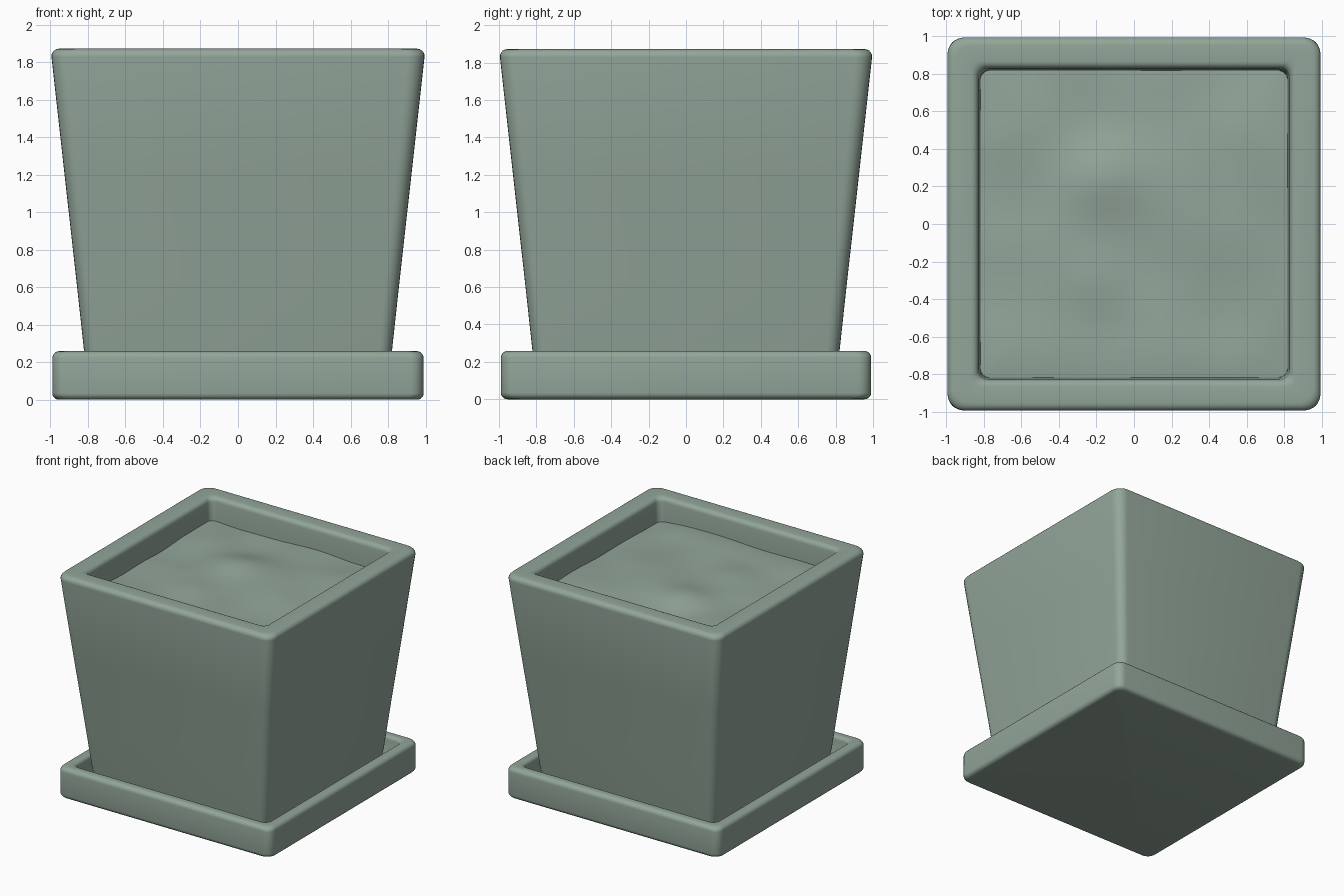
import bpy, bmesh, math
from mathutils import Vector, noise

if "Cube" in bpy.data.objects:
    bpy.data.objects.remove(bpy.data.objects["Cube"])

glaze = bpy.data.materials.new("sage_green")
glaze.diffuse_color = (0.29, 0.38, 0.32, 1)
glaze.use_nodes = True
glaze.node_tree.nodes["Principled BSDF"].inputs["Base Color"].default_value = glaze.diffuse_color


def rounded_square(half, radius, z, seg=6):
    """Points of a rounded square at height z."""
    pts = []
    for k in range(4):
        cx = (half - radius) * (1 if k in (0, 3) else -1)
        cy = (half - radius) * (1 if k in (0, 1) else -1)
        for i in range(seg + 1):
            a = math.pi / 2 * (k + i / seg)
            pts.append((cx + radius * math.cos(a), cy + radius * math.sin(a), z))
    return pts


def finish(name, bm):
    mesh = bpy.data.meshes.new(name)
    bm.to_mesh(mesh)
    bm.free()
    mesh.materials.append(glaze)
    ob = bpy.data.objects.new(name, mesh)
    bpy.context.collection.objects.link(ob)
    bpy.ops.object.select_all(action='DESELECT')
    ob.select_set(True)
    bpy.context.view_layer.objects.active = ob
    bpy.ops.object.shade_smooth_by_angle(angle=math.radians(40))
    return ob


def arc(cx, cz, r, a0, a1, corner, n=5):
    """Rounded profile edge as (half, z, corner radius) rows."""
    out = []
    for i in range(n + 1):
        a = math.radians(a0 + (a1 - a0) * i / n)
        out.append((cx + r * math.cos(a), cz + r * math.sin(a), corner))
    return out


def loft(name, profile):
    """Skin rounded squares along a profile, capping both ends."""
    bm = bmesh.new()
    rings = [[bm.verts.new(p) for p in rounded_square(h, r, z)] for h, z, r in profile]
    for a, b in zip(rings, rings[1:]):
        n = len(a)
        for i in range(n):
            bm.faces.new((a[i], a[(i + 1) % n], b[(i + 1) % n], b[i]))
    bm.faces.new(rings[0][::-1])
    bm.faces.new(rings[-1])
    return finish(name, bm)


# Saucer: shallow square tray with rounded lip
loft("saucer", arc(0.955, 0.035, 0.035, -90, 0, 0.07)
     + arc(0.953, 0.222, 0.037, 0, 90, 0.07)
     + arc(0.925, 0.229, 0.03, 90, 180, 0.06)
     + arc(0.925, 0.14, 0.04, 180, 270, 0.05)[0:1]
     + [(0.875, 0.11, 0.05), (0.85, 0.1, 0.05)])

# Pot: tapered body, thick rounded rim, recessed inside
loft("pot", [(0.80, 0.1, 0.07), (0.82, 0.25, 0.07), (0.858, 0.6, 0.075), (0.925, 1.2, 0.08)]
     + arc(0.955, 1.832, 0.04, -5, 90, 0.09)
     + arc(0.868, 1.834, 0.038, 90, 180, 0.05)
     + [(0.82, 1.72, 0.05), (0.815, 1.55, 0.05)])

# Soil: gently uneven surface filling the pot
bm = bmesh.new()
bmesh.ops.create_grid(bm, x_segments=48, y_segments=48, size=0.822)
mounds = [(-0.2, 0.25, 0.04, 0.2), (-0.2, -0.3, 0.03, 0.2), (0.35, 0.1, 0.02, 0.4)]
for v in bm.verts:
    x, y = v.co.x, v.co.y
    z = 1.69 + 0.03 * noise.noise(Vector((x * 2, y * 2, 3.1)))
    z += sum(h * math.exp(-((x - mx) ** 2 + (y - my) ** 2) / w ** 2) for mx, my, h, w in mounds)
    z -= 0.03 * max(abs(x), abs(y)) ** 6
    v.co.z = z
finish("soil", bm)
